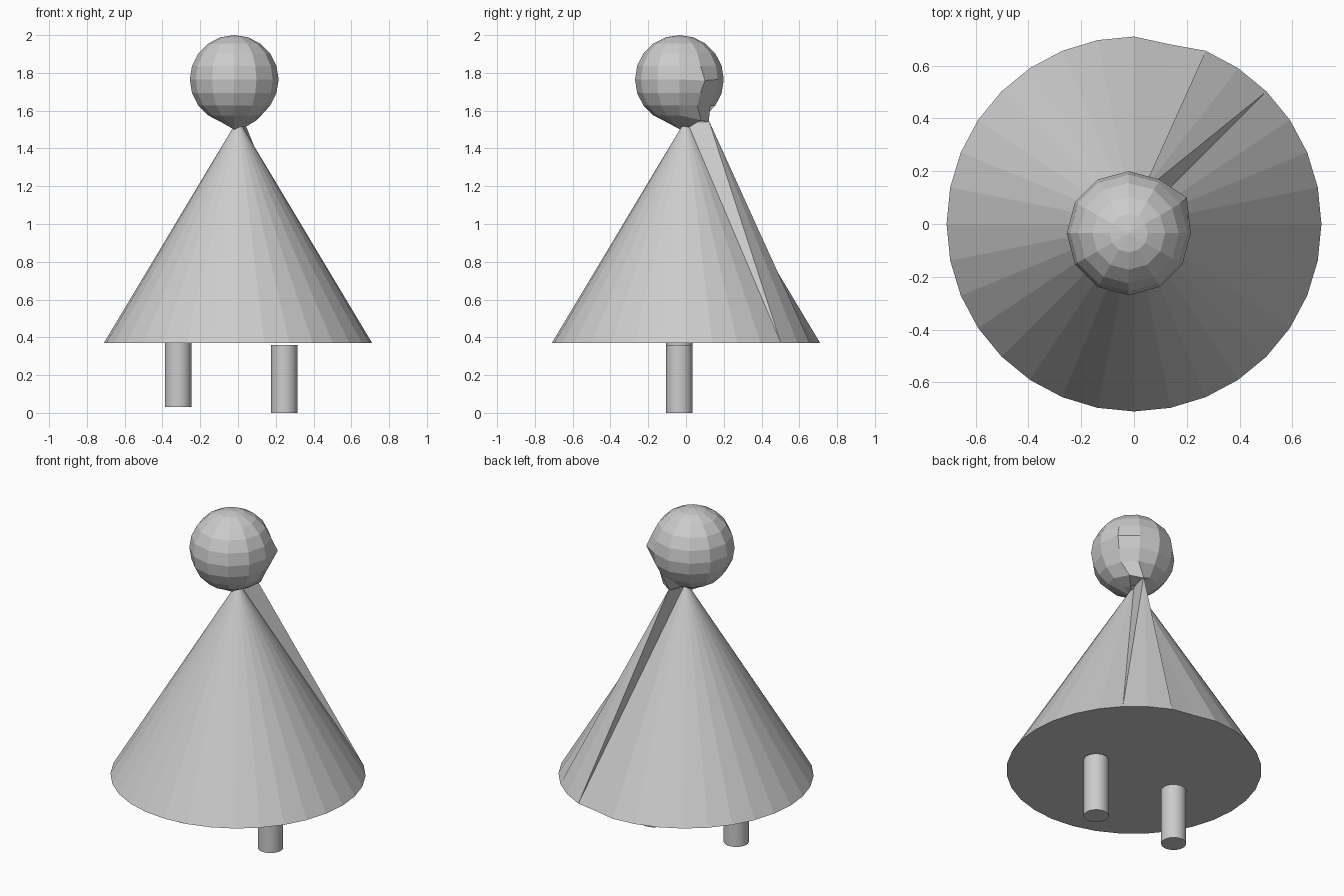
import bpy, bmesh, math
from mathutils import Vector

if "Cube" in bpy.data.objects:
    bpy.data.objects.remove(bpy.data.objects["Cube"])


def finish(bm, name):
    bmesh.ops.recalc_face_normals(bm, faces=bm.faces)
    mesh = bpy.data.meshes.new(name)
    bm.to_mesh(mesh)
    bm.free()
    obj = bpy.data.objects.new(name, mesh)
    bpy.context.collection.objects.link(obj)
    return obj


# Cone body: a fan of facets, with a few pulled to a second tip at the back right
N, R, BASE = 32, 0.71, 0.37
bm = bmesh.new()
tip = bm.verts.new((0, 0, 1.555))
pulled_tip = bm.verts.new((0.03, 0.12, 1.55))
ring = [bm.verts.new((R * math.cos(2 * math.pi * i / N),
                      R * math.sin(2 * math.pi * i / N), BASE)) for i in range(N)]
ring[7].co.y = 0.68  # small dent in the hem
tops = [pulled_tip if i in (4, 5) else tip for i in range(N)]
for i in range(N):
    j = (i + 1) % N
    bm.faces.new((ring[i], ring[j], tops[i]))
    if tops[i] != tops[j]:
        bm.faces.new((tops[i], ring[j], tops[j]))
bm.faces.new(ring[::-1])
finish(bm, "cone_body")

# Head: low-poly ball with a few vertices pushed around near the neck
C = Vector((-0.02, -0.035, 1.765))
bm = bmesh.new()
bmesh.ops.create_uvsphere(bm, u_segments=12, v_segments=10, radius=0.235)
bmesh.ops.translate(bm, verts=bm.verts, vec=C)
bm.verts.ensure_lookup_table()
targets = [(-0.02, -0.03, 1.50), (0.20, 0.10, 1.76), (0.10, 0.08, 1.55),
           (0.03, 0.12, 1.54), (-0.03, 0.10, 1.57), (0.05, 0.03, 1.52)]
used = set()
for t in map(Vector, targets):
    v = min((v for v in bm.verts if v not in used), key=lambda v: (v.co - t).length)
    used.add(v)
    v.co = t
finish(bm, "head")

# Two round legs at slightly different heights
for name, x, z0, z1 in (("left_leg", -0.317, 0.03, 0.375), ("right_leg", 0.245, 0.0, 0.36)):
    bpy.ops.mesh.primitive_cylinder_add(vertices=32, radius=0.07, depth=z1 - z0,
                                        location=(x, -0.035, (z0 + z1) / 2))
    bpy.context.object.name = name
    bpy.ops.object.shade_smooth_by_angle()
